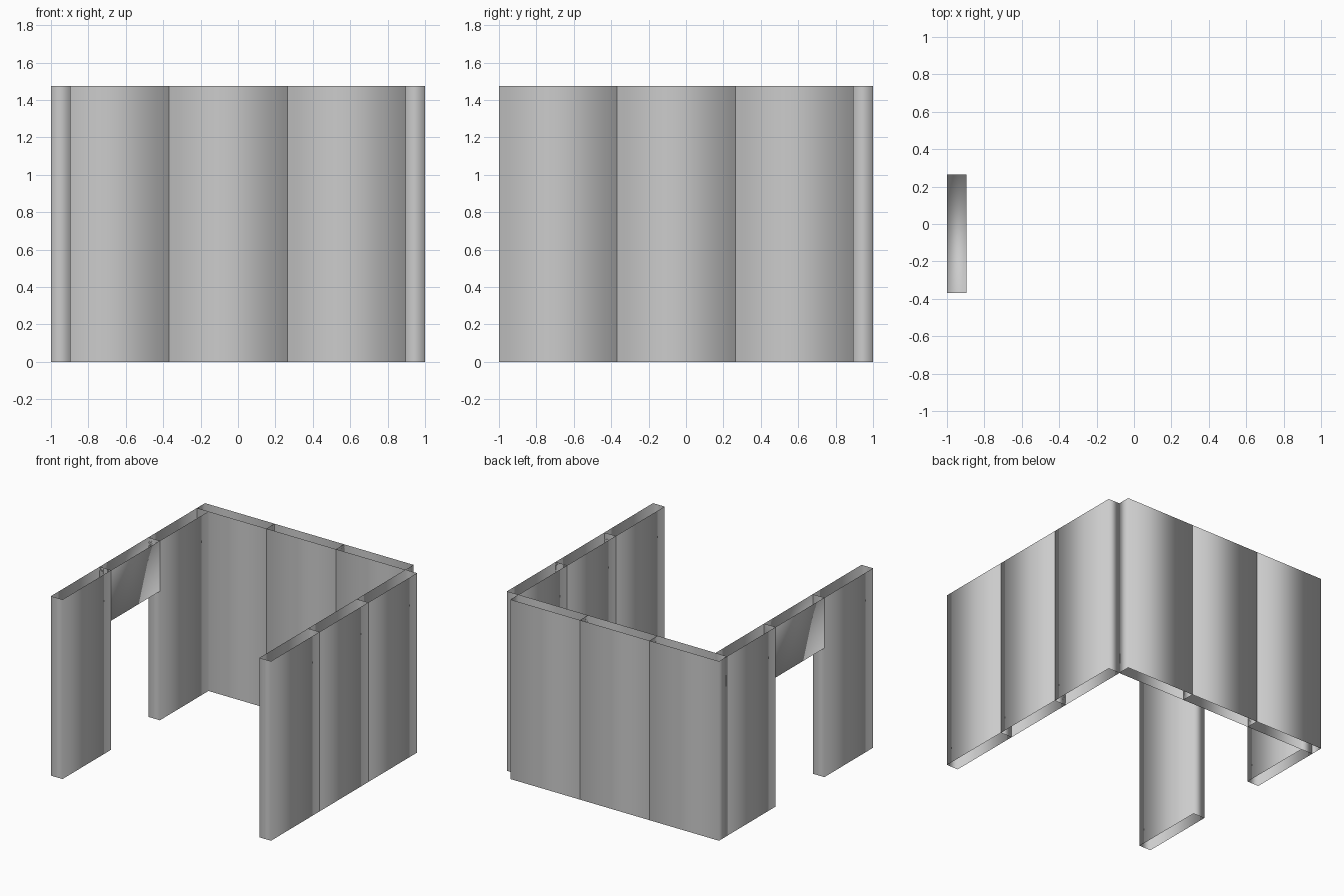
import bpy, bmesh

if "Cube" in bpy.data.objects:
    bpy.data.objects.remove(bpy.data.objects["Cube"])

H = 1.475        # wall height
T = 0.105        # wall thickness
W = 0.632        # panel width
LINTEL_Z = 1.06  # underside of the doorway lintel


def panel(name, x0, x1, y0, y1, z0=0.0, bottom=False):
    """Hollow box, open at the top and (normally) at the bottom."""
    bm = bmesh.new()
    ring = [(x0, y0), (x1, y0), (x1, y1), (x0, y1)]
    low = [bm.verts.new((x, y, z0)) for x, y in ring]
    high = [bm.verts.new((x, y, H)) for x, y in ring]
    for i in range(4):
        j = (i + 1) % 4
        bm.faces.new((low[i], low[j], high[j], high[i]))
    if bottom:
        bm.faces.new(low[::-1])
    for f in bm.faces:
        f.smooth = True
    me = bpy.data.meshes.new(name)
    bm.to_mesh(me)
    bm.free()
    ob = bpy.data.objects.new(name, me)
    bpy.context.collection.objects.link(ob)
    return ob


for i in range(3):
    a, b = -1 + i * W, -1 + (i + 1) * W
    # back wall and right wall, leaving a notch where they meet
    panel(f"back_wall_panel_{i + 1}", a, b, 1 - T, 1)
    panel(f"right_wall_panel_{i + 1}", 1 - T, 1, a, b)
    # left wall with a doorway in the middle
    if i == 1:
        panel("door_lintel", -1, -1 + T, a, b, LINTEL_Z, bottom=True)
    else:
        panel(f"left_wall_panel_{i + 1}", -1, -1 + T, a, b)
